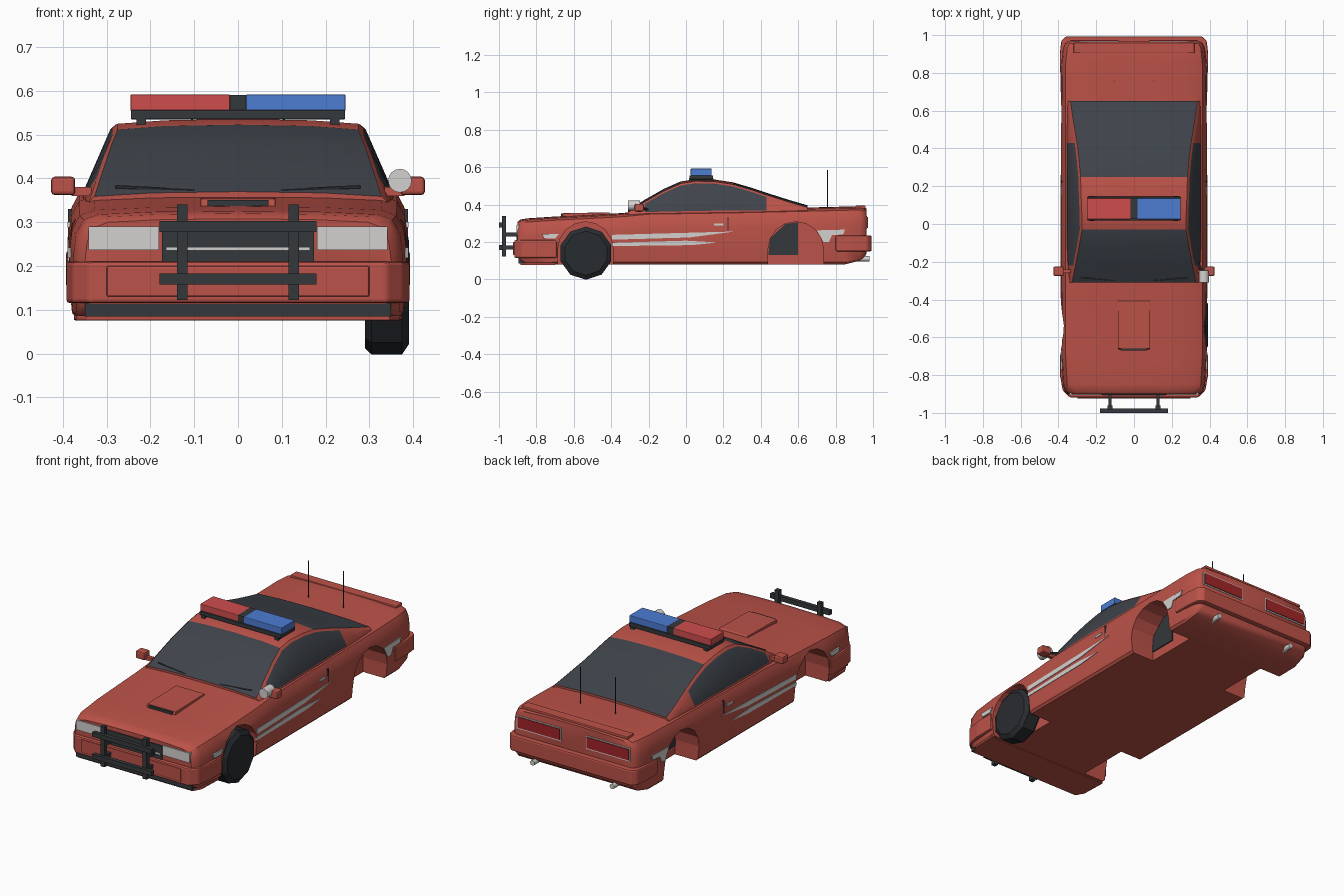
import bpy, bmesh, math
from mathutils import Vector

cube = bpy.data.objects.get("Cube")
if cube:
    bpy.data.objects.remove(cube, do_unlink=True)


def material(name, r, g, b):
    m = bpy.data.materials.new(name)
    m.use_nodes = True
    m.diffuse_color = (r, g, b, 1)
    m.node_tree.nodes["Principled BSDF"].inputs["Base Color"].default_value = (r, g, b, 1)
    return m


PAINT = material("body_red", .5, .085, .065)
GLASS = material("dark_glass", .05, .058, .07)
TRIM = material("dark_trim", .035, .04, .045)
TYRE = material("tyre_black", .022, .025, .03)
WHITE = material("light_grey", .65, .64, .63)
BEACON = material("beacon_red", .62, .075, .075)
BLUE = material("beacon_blue", .075, .2, .65)
TAIL = material("tail_red", .36, .018, .02)


def finish(name, bm, mats, bevel=0, smooth=False):
    bmesh.ops.recalc_face_normals(bm, faces=bm.faces)
    if bevel:
        bmesh.ops.bevel(bm, geom=bm.edges[:], offset=bevel, segments=2, affect='EDGES', profile=.5)
    me = bpy.data.meshes.new(name)
    bm.to_mesh(me)
    bm.free()
    for m in mats:
        me.materials.append(m)
    ob = bpy.data.objects.new(name, me)
    bpy.context.collection.objects.link(ob)
    if smooth:
        select(ob)
        bpy.ops.object.shade_smooth_by_angle(angle=math.radians(35))
    return ob


def select(ob):
    bpy.ops.object.select_all(action='DESELECT')
    ob.select_set(True)
    bpy.context.view_layer.objects.active = ob


def box(name, x, y, z, mat, bevel=0):
    bm = bmesh.new()
    bmesh.ops.create_cube(bm, size=1)
    for v in bm.verts:
        v.co = [(a + b) / 2 + c * (b - a) for (a, b), c in zip((x, y, z), v.co)]
    return finish(name, bm, [mat], bevel)


def prism(name, pts, axis, lo, hi, mat, bevel=0):
    """Extrude a flat outline along x (points are y, z) or z (points are x, y)."""
    bm = bmesh.new()
    place = (lambda p, h: (h, *p)) if axis == 'x' else (lambda p, h: (*p, h))
    rings = [[bm.verts.new(place(p, h)) for p in pts] for h in (lo, hi)]
    bridge(bm, rings)
    return finish(name, bm, [mat], bevel)


def bridge(bm, rings, rule=None):
    n = len(rings[0])
    for a, b in zip(rings, rings[1:]):
        for i in range(n):
            j = (i + 1) % n
            f = bm.faces.new((a[i], a[j], b[j], b[i]))
            if rule:
                f.material_index = rule(f.calc_center_median(), min(i, n - 1 - i))
    bm.faces.new(rings[0])
    bm.faces.new(rings[-1])


def loft(name, sections, mats, rule=None):
    """Skin mirrored half sections: each is (y, [(x, z), ...]) from top centre to bottom."""
    bm = bmesh.new()
    rings = []
    for y, half in sections:
        ring = half + [(-x, z) for x, z in reversed(half) if x > 0]
        rings.append([bm.verts.new((x, y, z)) for x, z in ring])
    bridge(bm, rings, rule)
    return finish(name, bm, mats, smooth=True)


def rod(name, a, b, r, mat, sides=12):
    a, b = Vector(a), Vector(b)
    bm = bmesh.new()
    bmesh.ops.create_cone(bm, cap_ends=True, segments=sides, radius1=r, radius2=r, depth=(b - a).length)
    turn = (b - a).to_track_quat('Z', 'Y').to_matrix().to_4x4()
    turn.translation = (a + b) / 2
    bmesh.ops.transform(bm, matrix=turn, verts=bm.verts)
    return finish(name, bm, [mat], smooth=sides > 8)


def span(s, a, b):
    return (min(s * a, s * b), max(s * a, s * b))


# Main body shell: y, half width, top, bottom
stations = [(-.90, .35, .30, .12), (-.885, .365, .312, .1), (-.85, .376, .318, .085),
            (-.7, .385, .328, .08), (-.35, .387, .346, .08), (-.2, .387, .36, .08),
            (.3, .387, .368, .08), (.65, .387, .376, .08), (.85, .385, .381, .08),
            (.93, .376, .383, .1), (.955, .365, .38, .12), (.966, .35, .37, .14)]
body = loft("body_shell", [(y, [(0, t + .008), (.5 * w, t + .006), (.85 * w, t), (.94 * w, t - .012),
            (.985 * w, t - .045), (w, t - .09), (w, .17), (.98 * w, b + .012), (.95 * w, b)])
            for y, w, t, b in stations], [PAINT])

# Wheel openings
for s in (1, -1):
    for cy in (-.537, .587):
        arch = [(cy + .148 * math.cos(a * math.pi / 8), .16 + .148 * math.sin(a * math.pi / 8))
                for a in range(9)] + [(cy - .148, 0), (cy + .148, 0)]
        cutter = prism("arch_cutter", arch, 'x', *span(s, .24, .5), PAINT)
        cutter.hide_render = True
        select(body)
        mod = body.modifiers.new("arch", 'BOOLEAN')
        mod.operation, mod.solver, mod.object = 'DIFFERENCE', 'EXACT', cutter
        bpy.ops.object.modifier_apply(modifier=mod.name)
        bpy.data.objects.remove(cutter, do_unlink=True)
    prism("rear_well_panel", [(.44, .13), (.6, .13), (.6, .306), (.53, .295), (.45, .22)], 'x',
          *span(s, .238, .246), TRIM)

# Cabin with glass faces: y, roof height, roof half width, base half width, base height
cabin = [(-.31, .362, .328, .342, .34), (-.22, .418, .31, .35, .36), (-.12, .475, .291, .354, .362),
         (-.03, .515, .275, .355, .364), (.05, .528, .276, .355, .366), (.15, .526, .28, .355, .367),
         (.25, .511, .283, .355, .368), (.35, .482, .292, .355, .369), (.43, .455, .302, .355, .369),
         (.55, .417, .322, .353, .37), (.65, .388, .336, .35, .37)]


def cabin_colour(c, row):
    top_glass = row in (0, 1) and (c.y < -.03 or c.y > .25)
    side_glass = row == 3 and -.22 < c.y < .43
    return 1 if top_glass or side_glass else 0


loft("cabin", [(y, [(0, z + .008), (.6 * r, z + .005), (r, z - .003),
     (r + .012, z - .014), (b, k), (b, k - .03)]) for y, z, r, b, k in cabin], [PAINT, GLASS], cabin_colour)


# Bumpers and lower lip
def bumper(name, half, z0, z1, bevel=.008):
    prism(name, half + [(-x, y) for x, y in reversed(half)], 'z', z0, z1, PAINT, bevel)


bumper("front_bumper", [(.34, -.918), (.378, -.88), (.392, -.8), (.392, -.69), (.34, -.69)], .115, .21)
bumper("rear_bumper", [(.36, .993), (.385, .97), (.393, .9), (.393, .8), (.34, .8)], .15, .235)
bumper("front_lip", [(.345, -.885), (.37, -.84), (.375, -.7)], .076, .087, .002)
box("bumper_face", (-.3, .3), (-.924, -.9), (.13, .2), PAINT, .004)
box("lower_intake", (-.35, .35), (-.895, -.82), (.085, .118), TRIM)

# Grille, headlights, tail lights, exhausts
box("grille", (-.174, .174), (-.905, -.89), (.21, .285), TRIM)
box("grille_bar", (-.165, .165), (-.909, -.9), (.236, .244), WHITE)
for s in (1, -1):
    box("headlight", span(s, .18, .342), (-.906, -.888), (.237, .29), WHITE)
    box("tail_light_rim", span(s, .075, .342), (.962, .969), (.268, .34), WHITE)
    box("tail_light", span(s, .082, .335), (.965, .973), (.275, .334), TAIL)
    rod("exhaust_pipe", (s * .24, .9, .11), (s * .24, .98, .11), .014, WHITE)

# Painted side stripes, marker lights, door handles and seams
for s in (1, -1):
    x = span(s, .382, .39)
    prism("upper_stripe", [(-.395, .212), (.02, .224), (.26, .256), (-.395, .238)], 'x', *x, WHITE)
    prism("lower_stripe", [(-.395, .178), (.03, .183), (.17, .197), (.0, .207), (-.395, .195)], 'x', *x, WHITE)
    prism("front_marker", [(-.77, .242), (-.68, .242), (-.7, .218), (-.76, .218)], 'x', *x, WHITE)
    prism("rear_marker", [(.7, .262), (.85, .266), (.84, .24), (.78, .236), (.765, .2), (.735, .2)], 'x', *x, WHITE)
    box("door_handle", span(s, .377, .39), (.15, .2), (.288, .3), WHITE)
    box("door_seam", span(s, .379, .388), (.223, .228), (.26, .33), TRIM)

# Push bar
for s in (1, -1):
    box("push_bar_upright", span(s, .115, .139), (-.985, -.962), (.122, .34), TRIM)
    for z in (.17, .24):
        box("push_bar_mount", span(s, .118, .136), (-.97, -.89), (z - .01, z + .01), TRIM)
for z in (.158, .278):
    box("push_bar_rail", (-.179, .179), (-1, -.978), (z, z + .025), TRIM)

# Hood scoop, wipers, spoiler and aerials
scoop = [(-.665, .328), (-.66, .354), (-.41, .358), (-.4, .335)]
prism("hood_scoop", scoop, 'x', -.086, .086, PAINT, .004)
box("scoop_mouth", (-.07, .07), (-.669, -.66), (.336, .351), TRIM)
box("spoiler", (-.32, .32), (.905, .96), (.378, .394), PAINT, .004)
for s in (1, -1):
    rod("aerial", (s * .105, .757, .37), (s * .105, .757, .585), .0025, TRIM, 6)
    rod("wiper", (s * .1, -.3, .372), (s * .28, -.285, .381), .004, TRIM, 6)

# Mirrors and spotlight
for s in (1, -1):
    box("mirror", span(s, .372, .427), (-.275, -.225), (.362, .404), PAINT, .008)
    box("mirror_stalk", span(s, .335, .38), (-.26, -.24), (.36, .38), PAINT)
rod("spotlight", (.37, -.31, .395), (.37, -.245, .395), .027, WHITE, 16)
rod("spotlight_arm", (.365, -.26, .39), (.335, -.2, .37), .007, TRIM, 8)

# Roof light bar
box("light_bar_base", (-.245, .245), (.018, .145), (.535, .556), TRIM, .003)
box("light_bar_centre", (-.019, .019), (.027, .135), (.55, .591), TRIM)
box("red_beacon", (-.246, -.018), (.025, .137), (.555, .592), BEACON, .003)
box("blue_beacon", (.018, .246), (.025, .137), (.555, .592), BLUE, .003)
for s in (1, -1):
    box("light_bar_foot", span(s, .21, .232), (.015, .148), (.515, .54), TRIM)

# Single front wheel
bm = bmesh.new()
ends = [(.29, .128), (.305, .142), (.375, .142), (.391, .118)]
bridge(bm, [[bm.verts.new((x, -.535 + r * math.sin(a * math.pi / 5), .14 + r * math.cos(a * math.pi / 5)))
             for a in range(10)] for x, r in ends])
finish("front_wheel", bm, [TYRE])
